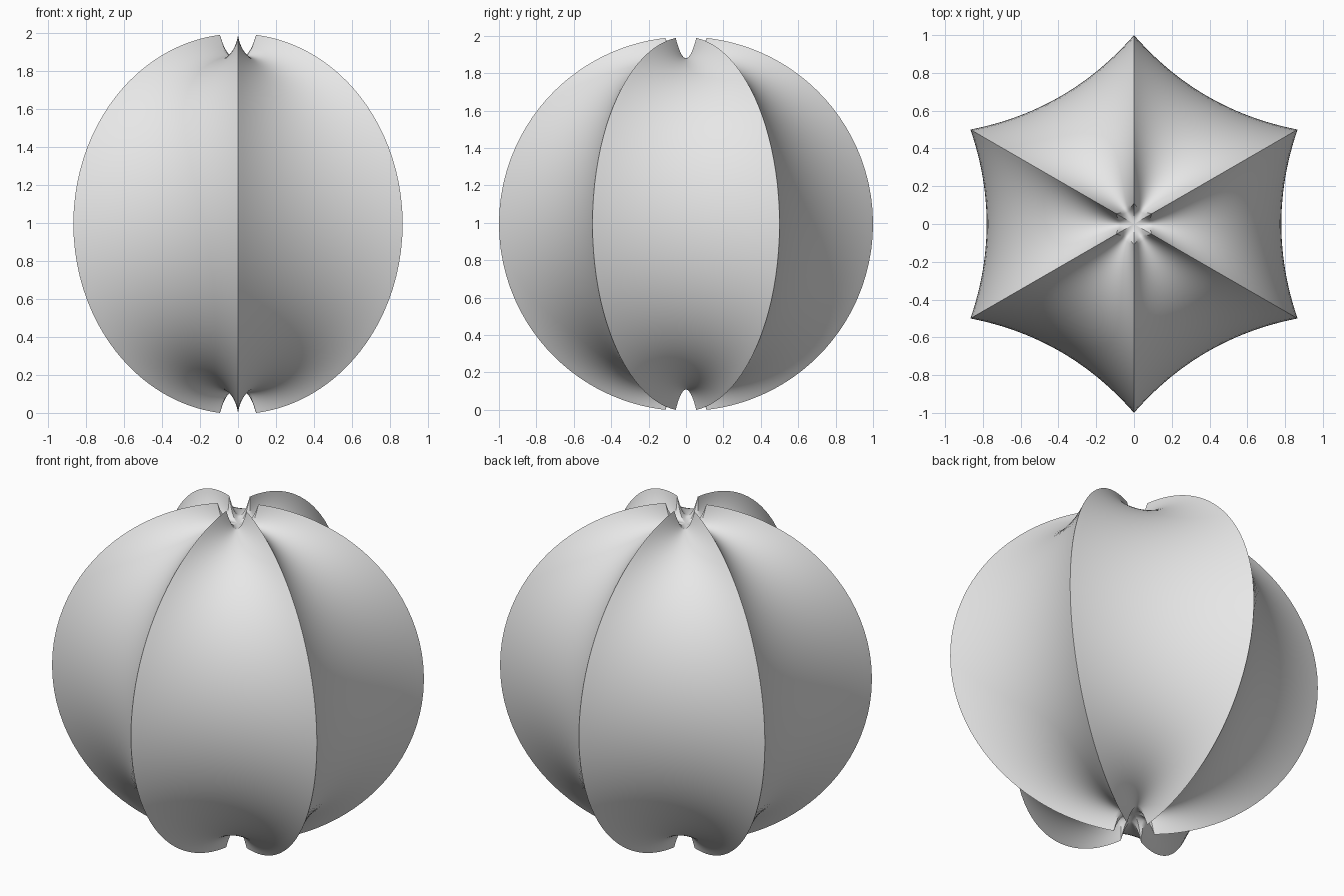
import bpy, bmesh, math
from mathutils import Vector

if "Cube" in bpy.data.objects:
    bpy.data.objects.remove(bpy.data.objects["Cube"])

RIBS = 6
ACROSS = 24          # columns between two ribs
ALONG = 64           # rows from pole to pole
POLE = 0.11          # angle where the ribs stop short of each pole
HALF = math.pi / RIBS
BASE = math.cos(POLE)


def panel_point(a, s, k):
    """Point on panel k: a is the polar angle, s runs from -1 to 1 between ribs."""
    mid = math.radians(60 * k)
    out = Vector((math.cos(mid), math.sin(mid), 0))
    side = Vector((-math.sin(mid), math.cos(mid), 0))
    up = Vector((0, 0, 1))
    p = (out * math.cos(HALF) + side * s * math.sin(HALF)) * math.sin(a) + up * math.cos(a)
    # the membrane sags inward between the ribs, slightly more at the poles
    depth = 0.086 + 0.024 * abs(math.cos(a)) ** 6
    sag = depth * (1 - s * s)
    p -= (out * math.sin(a) + up * math.cos(a)) * sag
    return p


def cap_point(f, s, k, sign):
    """Dished closure at a pole: f = 0 at the axis, 1 at the scalloped rim."""
    rim = panel_point(POLE if sign > 0 else math.pi - POLE, s, k)
    hub = sign * 0.878
    return Vector((rim.x * f, rim.y * f, hub + (rim.z - hub) * f ** 3))


bm = bmesh.new()
steps = [i / 8 for i in range(8)]
for k in range(RIBS):
    grid = []
    cols = [-1 + 2 * j / ACROSS for j in range(ACROSS + 1)]
    # upper dish, membrane, lower dish
    for f in steps:
        grid.append([cap_point(f, s, k, 1) for s in cols])
    for i in range(ALONG + 1):
        # rows are closer together near the poles
        t = i / ALONG
        t -= 0.09 * math.sin(2 * math.pi * t)
        a = POLE + (math.pi - 2 * POLE) * t
        grid.append([panel_point(a, s, k) for s in cols])
    for f in reversed(steps):
        grid.append([cap_point(f, s, k, -1) for s in cols])
    verts = [[bm.verts.new(p + Vector((0, 0, BASE))) for p in row] for row in grid]
    for r0, r1 in zip(verts, verts[1:]):
        for j in range(ACROSS):
            bm.faces.new((r0[j], r1[j], r1[j + 1], r0[j + 1]))

bmesh.ops.remove_doubles(bm, verts=bm.verts, dist=0.0002)
bmesh.ops.recalc_face_normals(bm, faces=bm.faces)
mesh = bpy.data.meshes.new("ribbed_globe")
bm.to_mesh(mesh)
bm.free()

# single plain grey
grey = bpy.data.materials.new("light_grey")
grey.diffuse_color = (0.8, 0.8, 0.8, 1)
grey.use_nodes = True
grey.node_tree.nodes["Principled BSDF"].inputs["Base Color"].default_value = grey.diffuse_color
mesh.materials.append(grey)

globe = bpy.data.objects.new("ribbed_globe", mesh)
bpy.context.collection.objects.link(globe)
bpy.context.view_layer.objects.active = globe
globe.select_set(True)
bpy.ops.object.shade_smooth_by_angle(angle=math.radians(35))
